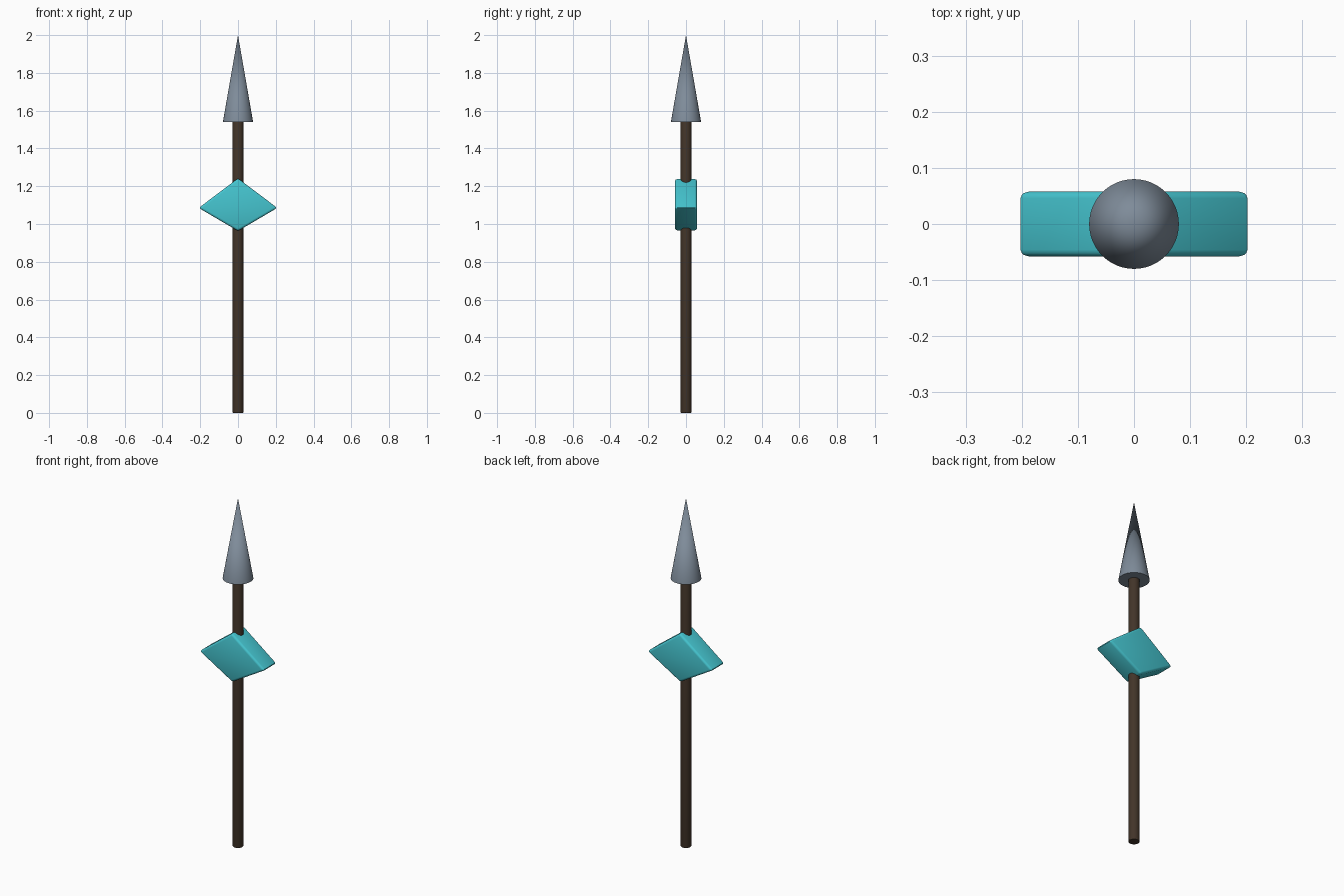
import bpy, bmesh

if "Cube" in bpy.data.objects:
    bpy.data.objects.remove(bpy.data.objects["Cube"])


def finish(obj, name, color, bevel=0):
    obj.name = name
    mat = bpy.data.materials.new(name + "_paint")
    mat.diffuse_color = (*color, 1)
    mat.use_nodes = True
    mat.node_tree.nodes["Principled BSDF"].inputs["Base Color"].default_value = mat.diffuse_color
    obj.data.materials.append(mat)
    bpy.ops.object.select_all(action='DESELECT')
    obj.select_set(True)
    bpy.context.view_layer.objects.active = obj
    if bevel:
        mod = obj.modifiers.new("Bevel", 'BEVEL')
        mod.width = bevel
        mod.segments = 3
        mod.limit_method = 'ANGLE'
        bpy.ops.object.modifier_apply(modifier=mod.name)
    bpy.ops.object.shade_smooth_by_angle()


# Long wooden shaft running up into the tip
bpy.ops.mesh.primitive_cylinder_add(vertices=32, radius=0.029, depth=1.56, location=(0, 0, 0.78))
finish(bpy.context.object, "shaft", (0.055, 0.035, 0.022), 0.004)

# Conical metal point
bpy.ops.mesh.primitive_cone_add(vertices=48, radius1=0.08, radius2=0, depth=0.46, location=(0, 0, 1.77))
finish(bpy.context.object, "spear_point", (0.21, 0.26, 0.32))

# Diamond-shaped guard: profile extruded front to back
profile = [(-0.208, 1.085), (0, 0.963), (0.208, 1.085), (0, 1.242)]
bm = bmesh.new()
face = bm.faces.new([bm.verts.new((x, -0.058, z)) for x, z in profile])
ext = bmesh.ops.extrude_face_region(bm, geom=[face])
bmesh.ops.translate(bm, vec=(0, 0.116, 0),
                    verts=[v for v in ext["geom"] if isinstance(v, bmesh.types.BMVert)])
bmesh.ops.recalc_face_normals(bm, faces=bm.faces)
mesh = bpy.data.meshes.new("guard")
bm.to_mesh(mesh)
bm.free()
guard = bpy.data.objects.new("guard", mesh)
bpy.context.collection.objects.link(guard)
finish(guard, "guard", (0.06, 0.56, 0.63), 0.012)
